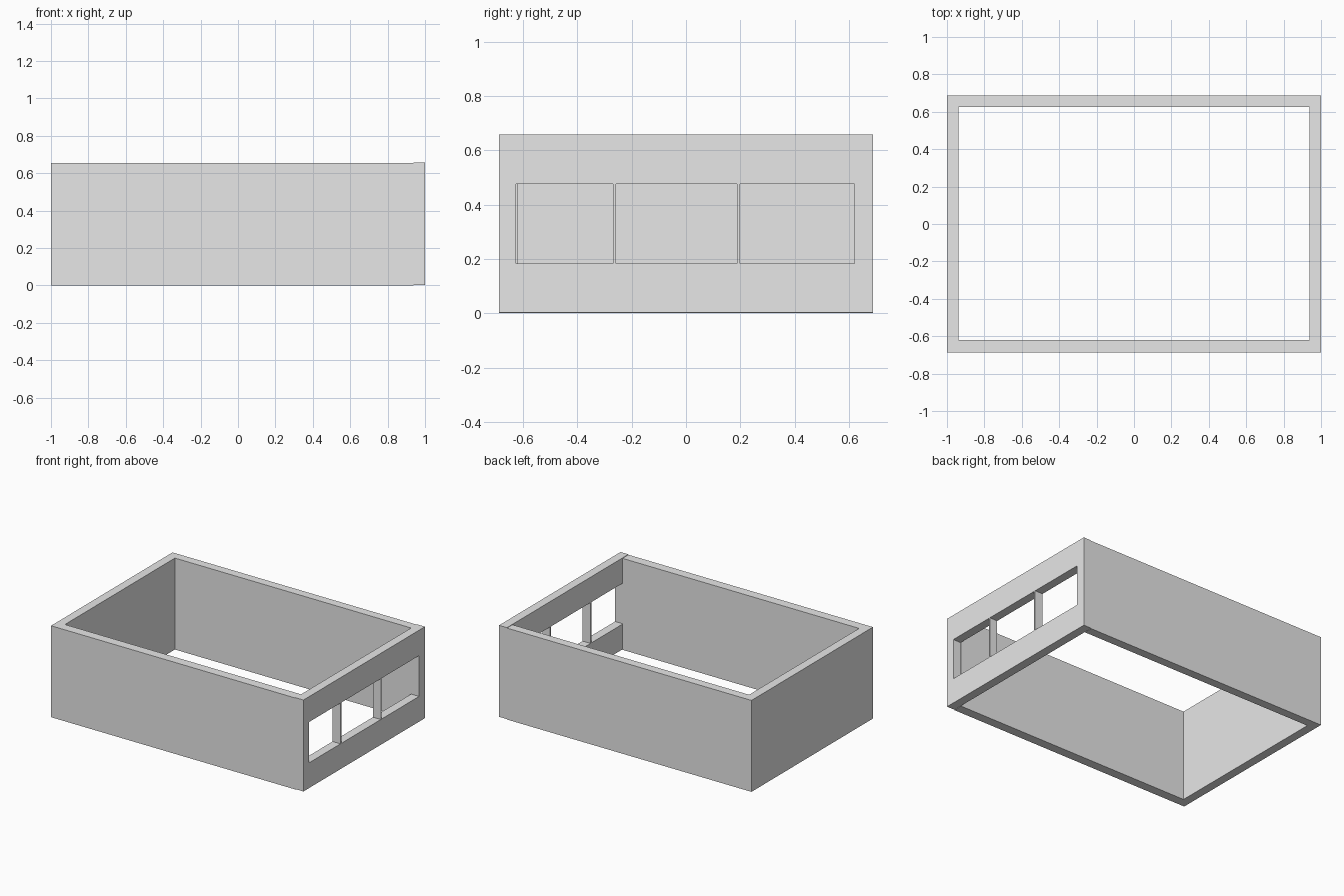
import bpy
import bmesh

cube = bpy.data.objects.get("Cube")
if cube:
    bpy.data.objects.remove(cube, do_unlink=True)

grey = bpy.data.materials.new("plain grey")
grey.use_nodes = True
grey.diffuse_color = (0.8, 0.8, 0.8, 1)
grey.node_tree.nodes["Principled BSDF"].inputs["Base Color"].default_value = (0.8, 0.8, 0.8, 1)

X, Y = 1.0, 0.6875        # outer half sizes
INNER_X = 0.9375          # inner face of the end walls
FRONT_Y, BACK_Y = -0.62, 0.625
HEIGHT, STEP = 0.655, 0.003


def prism(name, profile, axis, start, end):
    """Extrude a closed 2D profile along the x or z axis."""
    bm = bmesh.new()

    def place(p, t):
        return (t, p[0], p[1]) if axis == "x" else (p[0], p[1], t)

    face = bm.faces.new([bm.verts.new(place(p, start)) for p in profile])
    new = bmesh.ops.extrude_face_region(bm, geom=[face])["geom"]
    shift = (end - start, 0, 0) if axis == "x" else (0, 0, end - start)
    bmesh.ops.translate(bm, vec=shift, verts=[v for v in new if isinstance(v, bmesh.types.BMVert)])
    bmesh.ops.recalc_face_normals(bm, faces=bm.faces)
    mesh = bpy.data.meshes.new(name)
    bm.to_mesh(mesh)
    bm.free()
    mesh.materials.append(grey)
    obj = bpy.data.objects.new(name, mesh)
    bpy.context.collection.objects.link(obj)
    return obj


def rectangle(y0, y1, z0, z1):
    return [(y0, z0), (y1, z0), (y1, z1), (y0, z1)]


# Three solid walls as one U-shaped plan
plan = [(INNER_X, -Y), (-X, -Y), (-X, Y), (INNER_X, Y),
        (INNER_X, BACK_Y), (-INNER_X, BACK_Y), (-INNER_X, FRONT_Y), (INNER_X, FRONT_Y)]
prism("solid_walls", plan, "z", 0, HEIGHT)

# Window wall, standing slightly higher than the others
wall = prism("window_wall", rectangle(-Y, Y, STEP, HEIGHT + STEP), "x", INNER_X, X)

# Three window openings, leaving thin full-depth posts between them
for i, (y0, y1) in enumerate([(-0.625, -0.268), (-0.258, 0.188), (0.198, 0.621)]):
    cutter = prism(f"window_cutter_{i + 1}", rectangle(y0, y1, 0.184, 0.476), "x", 0.9, 1.1)
    cutter.hide_render = True
    cutter.hide_viewport = True
    cutter.display_type = "WIRE"
    cut = wall.modifiers.new(f"window_{i + 1}", "BOOLEAN")
    cut.operation = "DIFFERENCE"
    cut.solver = "EXACT"
    cut.object = cutter
